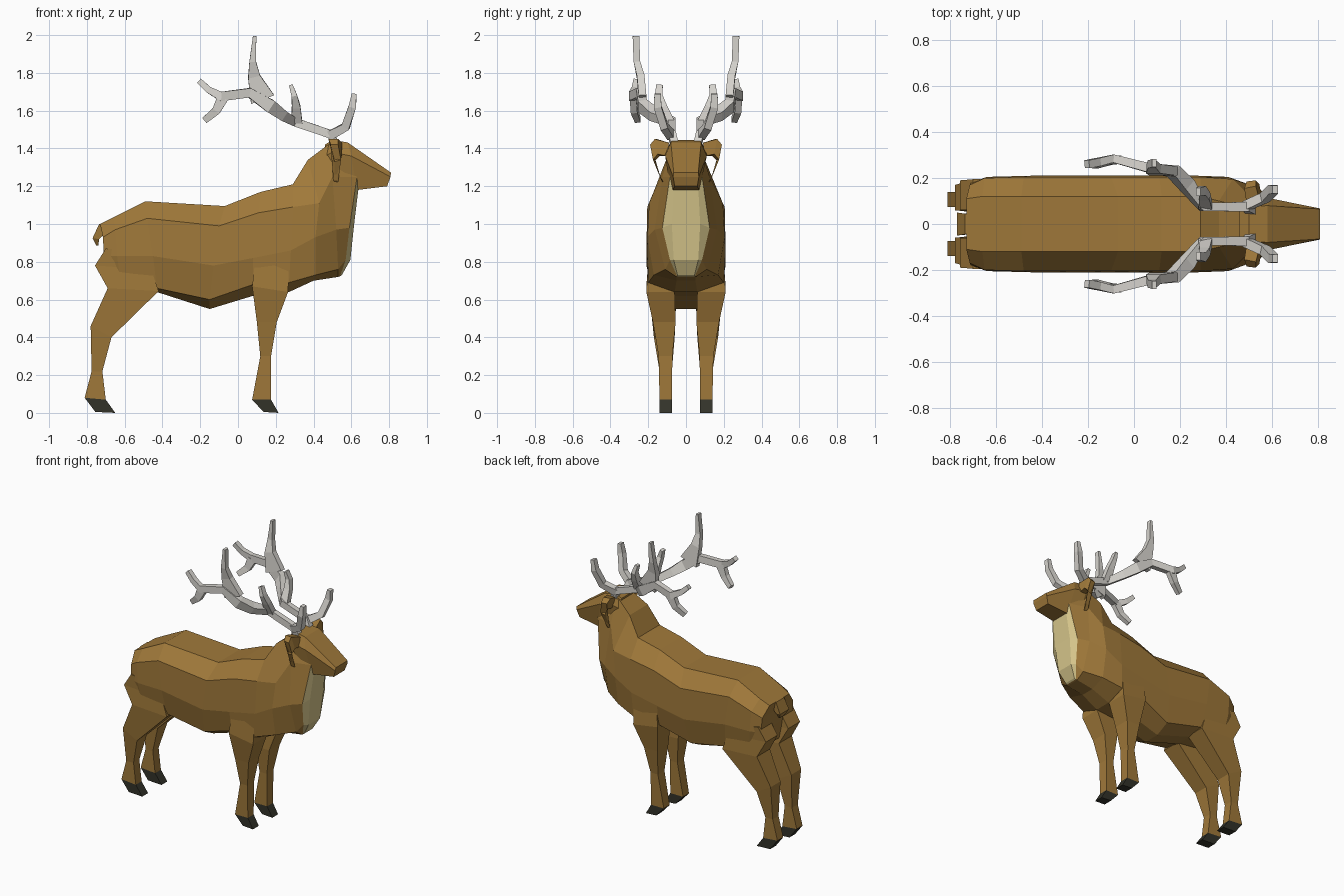
import bpy, bmesh
from mathutils import Vector


def material(name, rgb):
    m = bpy.data.materials.new(name)
    m.diffuse_color = (*rgb, 1)
    return m


FUR = material("brown fur", (0.35, 0.19, 0.042))
CREAM = material("cream chest", (0.68, 0.57, 0.26))
HOOF = material("dark hoof", (0.032, 0.032, 0.022))
BONE = material("antler bone", (0.68, 0.66, 0.62))


def loft(name, rings, mats, accent_from=None, mirror=False):
    """Skin even-sided rings; sections from accent_from on use the second material."""
    bm = bmesh.new()
    vs = [[bm.verts.new(p) for p in r] for r in rings]
    n = len(rings[0])
    for k in range(len(vs) - 1):
        for i in range(n):
            j = (i + 1) % n
            f = bm.faces.new((vs[k][i], vs[k][j], vs[k + 1][j], vs[k + 1][i]))
            f.material_index = int(accent_from is not None and k >= accent_from)
    # ladder caps at both ends
    for k in (0, -1):
        for i in range(n // 2 - 1):
            r = vs[k]
            f = bm.faces.new((r[i], r[i + 1], r[n - 2 - i], r[n - 1 - i]))
            f.material_index = int(accent_from is not None and k == -1)
    bmesh.ops.recalc_face_normals(bm, faces=bm.faces)
    me = bpy.data.meshes.new(name)
    bm.to_mesh(me)
    bm.free()
    ob = bpy.data.objects.new(name, me)
    bpy.context.collection.objects.link(ob)
    for m in mats:
        me.materials.append(m)
    if mirror:
        mod = ob.modifiers.new("mirror", 'MIRROR')
        mod.use_axis = (False, True, False)
        mod.use_mirror_merge = False
    return ob


def sym(half):
    """Full ring from (x, z, half width) points running top to bottom."""
    return [(x, w, z) for x, z, w in half] + [(x, -w, z) for x, z, w in reversed(half)]


def leg_ring(xb, zb, xf, zf, y1, y2):
    return [(xb, y1, zb), (xb, y2, zb), (xf, y2, zf), (xf, y1, zf)]


def branch(name, path):
    """Square-section antler piece through (x, y, z, height, thickness) points."""
    pts = [Vector(p[:3]) for p in path]
    rings = []
    for i, p in enumerate(path):
        t = (pts[min(i + 1, len(pts) - 1)] - pts[max(i - 1, 0)]).normalized()
        n = t.cross(Vector((0, 1, 0))).normalized()
        s = n.cross(t).normalized()
        a, b = n * p[3] / 2, s * p[4] / 2
        rings.append([pts[i] + a + b, pts[i] + a - b, pts[i] - a - b, pts[i] - a + b])
    return loft(name, rings, [BONE], mirror=True)


# body and neck, rump to chest, ending in the cream chest patch
loft("body", [sym(h) for h in (
    [(-.73, 1.0, .11), (-.715, .93, .17), (-.71, .83, .18), (-.69, .70, .15), (-.64, .67, .05)],
    [(-.66, 1.035, .12), (-.65, .97, .2), (-.64, .83, .205), (-.62, .68, .18), (-.60, .66, .05)],
    [(-.49, 1.12, .12), (-.48, 1.03, .205), (-.45, .83, .21), (-.43, .66, .18), (-.43, .64, .06)],
    [(-.07, 1.095, .12), (-.10, .99, .205), (-.13, .78, .21), (-.15, .60, .16), (-.15, .55, .06)],
    [(.12, 1.17, .12), (.11, 1.06, .205), (.08, .82, .21), (.08, .68, .19), (.08, .62, .06)],
    [(.29, 1.21, .12), (.29, 1.09, .205), (.28, .86, .21), (.27, .69, .20), (.27, .64, .06)],
    [(.37, 1.34, .10), (.43, 1.11, .195), (.41, .93, .205), (.41, .73, .17), (.40, .70, .05)],
    [(.49, 1.43, .07), (.50, 1.25, .125), (.52, .97, .165), (.53, .76, .11), (.53, .72, .05)],
    [(.53, 1.40, .06), (.63, 1.25, .085), (.59, .98, .125), (.57, .81, .085), (.54, .723, .047)],
    [(.58, 1.36, .05), (.638, 1.19, .065), (.615, 1.0, .075), (.595, .81, .065), (.55, .73, .045)],
)], [FUR, CREAM], accent_from=8)

# head tapering to the muzzle
loft("head", [sym(h) for h in (
    [(.46, 1.42, .06), (.46, 1.36, .09), (.48, 1.25, .08)],
    [(.50, 1.445, .075), (.50, 1.38, .11), (.54, 1.22, .09)],
    [(.58, 1.432, .08), (.60, 1.36, .11), (.63, 1.18, .07)],
    [(.81, 1.272, .065), (.807, 1.25, .068), (.79, 1.20, .06)],
)], [FUR])

# ears hanging beside the head
loft("ear", [
    [(.49, .09, 1.43), (.55, .09, 1.43), (.55, .10, 1.36), (.50, .10, 1.36)],
    [(.48, .155, 1.45), (.53, .165, 1.45), (.55, .15, 1.37), (.51, .14, 1.36)],
    [(.49, .185, 1.42), (.53, .19, 1.42), (.545, .175, 1.34), (.51, .17, 1.33)],
    [(.505, .13, 1.23), (.525, .13, 1.23), (.53, .12, 1.22), (.51, .12, 1.22)],
], [FUR], mirror=True)

# short tail
loft("tail", [
    [(-.70, -.03, 1.0), (-.70, .03, 1.0), (-.70, .03, .95), (-.70, -.03, .95)],
    [(-.735, -.045, 1.0), (-.735, .045, 1.0), (-.715, .045, .94), (-.715, -.045, .94)],
    [(-.77, -.05, .925), (-.77, .05, .925), (-.735, .045, .92), (-.735, -.045, .92)],
    [(-.75, -.025, .885), (-.75, .025, .885), (-.74, .025, .885), (-.74, -.025, .885)],
], [FUR])

# front and hind legs with hooves
loft("front_leg", [leg_ring(*r) for r in (
    (.09, .80, .27, .80, .08, .20),
    (.075, .67, .265, .64, .06, .21),
    (.10, .48, .205, .48, .055, .175),
    (.118, .30, .175, .30, .072, .145),
    (.075, .07, .175, .07, .075, .14),
    (.135, .005, .215, 0, .075, .14),
)], [FUR, HOOF], accent_from=4, mirror=True)

loft("hind_leg", [leg_ring(*r) for r in (
    (-.70, .87, -.50, .85, .06, .195),
    (-.757, .78, -.46, .76, .06, .19),
    (-.69, .66, -.42, .645, .05, .195),
    (-.78, .46, -.67, .40, .06, .17),
    (-.775, .22, -.718, .22, .075, .14),
    (-.812, .08, -.70, .07, .075, .14),
    (-.755, .005, -.65, 0, .075, .14),
)], [FUR, HOOF], accent_from=5, mirror=True)

# antlers: main beam and its tines
branch("antler_beam", [
    (.51, .06, 1.42, .05, .04), (.49, .075, 1.475, .045, .04), (.30, .075, 1.54, .045, .04),
    (.23, .17, 1.58, .055, .06), (.17, .23, 1.625, .07, .05), (.06, .245, 1.695, .05, .04),
    (-.09, .285, 1.675, .05, .035), (-.155, .27, 1.71, .035, .035), (-.205, .26, 1.757, .03, .035)])
branch("antler_rear_tine", [
    (-.08, .28, 1.67, .06, .035), (-.115, .275, 1.60, .045, .035), (-.175, .255, 1.55, .035, .03)])
branch("antler_top_tine", [
    (.13, .23, 1.66, .13, .04), (.085, .24, 1.78, .065, .04),
    (.078, .26, 1.86, .035, .035), (.088, .265, 1.995, .018, .035)])
branch("antler_middle_tine", [
    (.31, .08, 1.54, .06, .04), (.308, .12, 1.62, .045, .04),
    (.298, .145, 1.68, .03, .04), (.28, .14, 1.735, .02, .035)])
branch("antler_brow_tine", [
    (.49, .08, 1.47, .05, .04), (.57, .115, 1.515, .045, .04),
    (.605, .15, 1.62, .04, .04), (.615, .15, 1.69, .025, .035)])
